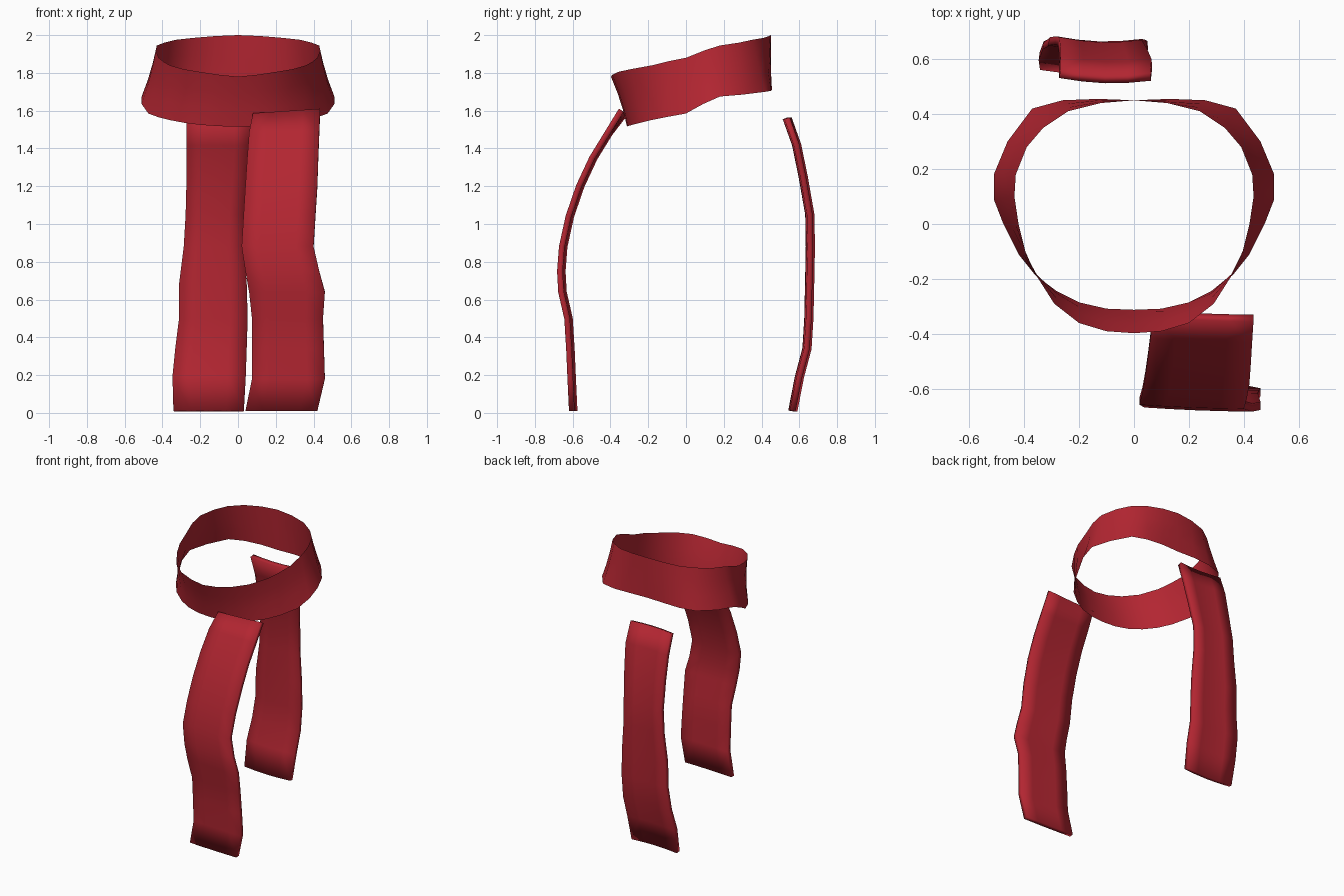
import bpy, math

red = bpy.data.materials.new("scarf_red")
red.diffuse_color = (0.45, 0.019, 0.031, 1)


def make_sheet(name, rows, closed=False, thickness=0.0):
    """Skin a list of equally long point rows with quads."""
    n = len(rows[0])
    verts = [p for row in rows for p in row]
    count = len(rows) if closed else len(rows) - 1
    faces = []
    for i in range(count):
        j = (i + 1) % len(rows)
        for k in range(n - 1):
            faces.append((i * n + k, i * n + k + 1, j * n + k + 1, j * n + k))
    mesh = bpy.data.meshes.new(name)
    mesh.from_pydata(verts, [], faces)
    mesh.materials.append(red)
    obj = bpy.data.objects.new(name, mesh)
    bpy.context.collection.objects.link(obj)
    if thickness:
        mod = obj.modifiers.new("cloth_thickness", "SOLIDIFY")
        mod.thickness = thickness
        mod.offset = 0
    bpy.ops.object.select_all(action="DESELECT")
    obj.select_set(True)
    bpy.context.view_layer.objects.active = obj
    bpy.ops.object.shade_smooth_by_angle(angle=math.radians(40))
    return obj


# Neck loop: right half from back to front, top edge xyz then bottom edge xyz
half = [
    (0.00, 0.450, 2.00, 0.00, 0.450, 1.71),
    (0.12, 0.440, 1.995, 0.13, 0.455, 1.71),
    (0.24, 0.410, 1.985, 0.26, 0.450, 1.705),
    (0.33, 0.350, 1.975, 0.37, 0.420, 1.70),
    (0.39, 0.280, 1.96, 0.46, 0.300, 1.685),
    (0.43, 0.180, 1.945, 0.51, 0.180, 1.675),
    (0.435, 0.100, 1.92, 0.51, 0.090, 1.635),
    (0.42, 0.000, 1.88, 0.475, 0.000, 1.585),
    (0.395, -0.100, 1.86, 0.42, -0.110, 1.565),
    (0.36, -0.180, 1.84, 0.36, -0.185, 1.55),
    (0.29, -0.290, 1.82, 0.28, -0.245, 1.535),
    (0.20, -0.360, 1.805, 0.20, -0.285, 1.525),
    (0.10, -0.390, 1.79, 0.10, -0.308, 1.518),
    (0.00, -0.397, 1.78, 0.00, -0.312, 1.515),
]


def loop_row(p, side):
    top, bottom = p[:3], p[3:]
    row = []
    for t in (0, 0.33, 0.67, 1):
        x, y, z = (a + (b - a) * t for a, b in zip(top, bottom))
        pull = 0.008 * math.sin(math.pi * t)   # soft hollow between the edges
        row.append((side * x * (1 - pull * 2), y + (pull if y < -0.2 else 0), z))
    return row


loop = [loop_row(p, 1) for p in half] + [loop_row(p, -1) for p in half[-2:0:-1]]
make_sheet("neck_loop", loop, closed=True)


def make_tail(name, stations, twist, bow, top_rise):
    """Stations: height, left x, right x, depth. Rows are slightly bowed and twisted."""
    rows = []
    for i, (z, xl, xr, y) in enumerate(stations):
        row = []
        for t in (0, 0.25, 0.5, 0.75, 1):
            rise = top_rise * (t - 0.5) if i == 0 else 0
            row.append((xl + (xr - xl) * t,
                        y + twist * (t - 0.5) + bow * math.sin(math.pi * t),
                        z + rise))
        rows.append(row)
    return make_sheet(name, rows, thickness=0.03)


# Front hanging tail
make_tail("front_tail", [
    (1.59, 0.08, 0.435, -0.335), (1.48, 0.06, 0.43, -0.41),
    (1.35, 0.05, 0.425, -0.49), (1.20, 0.04, 0.42, -0.56),
    (1.04, 0.03, 0.41, -0.615), (0.88, 0.02, 0.40, -0.65),
    (0.75, 0.04, 0.43, -0.66), (0.64, 0.06, 0.46, -0.654),
    (0.50, 0.075, 0.45, -0.622), (0.34, 0.075, 0.455, -0.612),
    (0.18, 0.075, 0.46, -0.605), (0.01, 0.04, 0.42, -0.597),
], twist=-0.015, bow=-0.003, top_rise=0.025)

# Back hanging tail
make_tail("back_tail", [
    (1.56, -0.27, 0.06, 0.54), (1.42, -0.27, 0.065, 0.59),
    (1.25, -0.27, 0.05, 0.625), (1.05, -0.275, 0.03, 0.66),
    (0.88, -0.285, 0.03, 0.663), (0.68, -0.31, 0.045, 0.659),
    (0.50, -0.31, 0.05, 0.655), (0.34, -0.33, 0.045, 0.645),
    (0.19, -0.345, 0.04, 0.605), (0.01, -0.34, 0.03, 0.57),
], twist=-0.01, bow=-0.014, top_rise=0.0)
